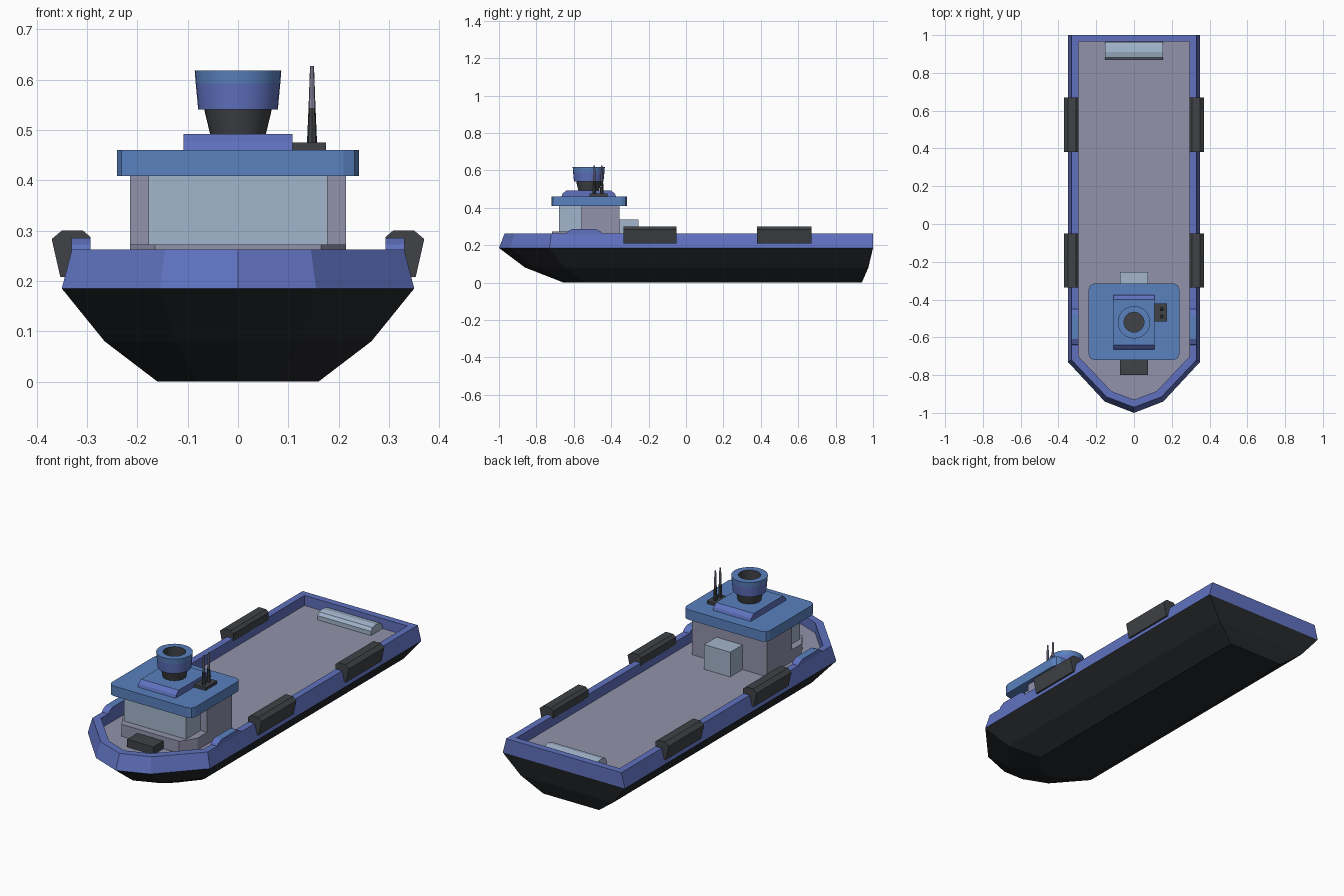
import bpy, bmesh, math

if "Cube" in bpy.data.objects:
    bpy.data.objects.remove(bpy.data.objects["Cube"])


def mat(name, r, g, b):
    m = bpy.data.materials.new(name)
    m.diffuse_color = (r, g, b, 1)
    m.use_nodes = True
    m.node_tree.nodes["Principled BSDF"].inputs["Base Color"].default_value = m.diffuse_color
    return m


HULL_BLUE = mat("hull blue", 0.115, 0.165, 0.52)
ROOF_BLUE = mat("roof blue", 0.10, 0.22, 0.52)
BLACK = mat("hull black", 0.019, 0.021, 0.025)
RUBBER = mat("dark rubber", 0.05, 0.055, 0.062)
GREY = mat("lavender grey", 0.29, 0.29, 0.41)
GLASS = mat("pale glass", 0.36, 0.46, 0.60)


def loft(name, rings, mats, band_mats=None, cap=True):
    """Skin a stack of equal-length rings; band_mats gives the slot of each band."""
    bm = bmesh.new()
    vs = [[bm.verts.new(p) for p in ring] for ring in rings]
    n = len(vs[0])
    for k in range(len(vs) - 1):
        for i in range(n):
            j = (i + 1) % n
            f = bm.faces.new((vs[k][i], vs[k][j], vs[k + 1][j], vs[k + 1][i]))
            f.material_index = band_mats[k] if band_mats else 0
    if cap:
        bm.faces.new(vs[0][::-1])
        f = bm.faces.new(vs[-1])
        f.material_index = band_mats[-1] if band_mats else 0
    bmesh.ops.recalc_face_normals(bm, faces=bm.faces)
    me = bpy.data.meshes.new(name)
    bm.to_mesh(me)
    bm.free()
    for m in mats:
        me.materials.append(m)
    ob = bpy.data.objects.new(name, me)
    bpy.context.collection.objects.link(ob)
    return ob


def prism_z(name, outline, z0, z1, m):
    return loft(name, [[(x, y, z) for x, y in outline] for z in (z0, z1)], [m])


def prism_y(name, profile, y0, y1, m):
    return loft(name, [[(x, y, z) for x, z in profile] for y in (y0, y1)], [m])


def prism_x(name, profile, x0, x1, mats):
    ob = loft(name, [[(x, y, z) for y, z in profile] for x in (x0, x1)], mats)
    if len(mats) > 1:  # second colour on upward faces
        for p in ob.data.polygons:
            p.material_index = 1 if p.normal.z > 0.9 else 0
    return ob


def box(name, x0, x1, y0, y1, z0, z1, m):
    return prism_z(name, [(x0, y0), (x1, y0), (x1, y1), (x0, y1)], z0, z1, m)


def lathe(name, x, y, profile, mats, bands, n=32):
    rings = [[(x + r * math.cos(math.tau * i / n), y + r * math.sin(math.tau * i / n), z)
              for i in range(n)] for r, z in profile]
    ob = loft(name, rings, mats, bands)
    bpy.context.view_layer.objects.active = ob
    ob.select_set(True)
    bpy.ops.object.shade_smooth_by_angle(angle=math.radians(35))
    ob.select_set(False)
    return ob


def plan(w, stern, shoulder, mx, my, tip, z):
    """Boat-shaped ring, bow towards -y."""
    return [(w, stern, z), (-w, stern, z), (-w, shoulder, z), (-mx, my, z),
            (0, tip, z), (mx, my, z), (w, shoulder, z)]


# Hull with bulwark rim and sunken deck
DECK = 0.21
inner = (0.295, 0.965, -0.70, 0.12, -0.885, -0.93)
loft("hull", [
    plan(0.16, 0.94, -0.53, 0.08, -0.625, -0.655, 0),
    plan(0.265, 0.975, -0.65, 0.125, -0.81, -0.86, 0.08),
    plan(0.35, 1.0, -0.73, 0.155, -0.94, -1.0, 0.185),
    plan(0.33, 1.0, -0.72, 0.145, -0.915, -0.97, 0.262),
    plan(*inner, 0.262),
    plan(*inner, DECK),
], [BLACK, HULL_BLUE, GREY], [0, 0, 1, 1, 1, 2])

# Side fenders and raised bulwark steps
fender = [(0.293, 0.25), (0.293, 0.287), (0.308, 0.30), (0.35, 0.30),
          (0.37, 0.283), (0.353, 0.208), (0.335, 0.208)]
step = [(-0.645, 0.255), (-0.635, 0.272), (-0.61, 0.285),
        (-0.48, 0.285), (-0.455, 0.272), (-0.445, 0.255)]
for s, side in ((-1, "left"), (1, "right")):
    prof = [(s * x, z) for x, z in fender]
    prism_y(f"front_fender_{side}", prof, -0.335, -0.05, RUBBER)
    prism_y(f"rear_fender_{side}", prof, 0.38, 0.67, RUBBER)
    prism_x(f"bulwark_step_{side}", step, s * 0.293, s * 0.331, [HULL_BLUE, ROOF_BLUE])

# Wheelhouse: low skirt, rear block, glazed front, rear locker
prism_z("cabin_skirt", [(0.215, -0.5), (-0.215, -0.5), (-0.215, -0.64), (-0.165, -0.717),
                        (0.165, -0.717), (0.215, -0.64)], DECK, 0.272, GREY)
box("cabin_rear", -0.215, 0.215, -0.56, -0.355, DECK, 0.41, GREY)
box("cabin_windows", -0.178, 0.178, -0.68, -0.55, 0.26, 0.41, GLASS)
box("rear_locker", -0.075, 0.075, -0.36, -0.255, DECK, 0.338, GLASS)

# Roof slab with cut corners
w, y0, y1, c = 0.24, -0.72, -0.315, 0.03
d = c * 0.3
half = [(w - c, y0), (w - d, y0 + d), (w, y0 + c), (w, y1 - c), (w - d, y1 - d), (w - c, y1)]
prism_z("roof", half + [(-x, y) for x, y in reversed(half)], 0.408, 0.46, ROOF_BLUE)

# Raised roof plinth with rounded ends
prism_x("roof_plinth", [(-0.665, 0.46), (-0.66, 0.475), (-0.64, 0.492), (-0.40, 0.492),
                        (-0.38, 0.475), (-0.375, 0.46)], -0.108, 0.108, [HULL_BLUE, ROOF_BLUE])

# Funnel: dark neck, flared blue collar and hollow mouth
lathe("funnel", 0, -0.52, [(0.055, 0.49), (0.067, 0.54), (0.079, 0.54), (0.084, 0.592),
                           (0.086, 0.618), (0.053, 0.618), (0.053, 0.56)],
      [RUBBER, HULL_BLUE, ROOF_BLUE], [0, 1, 1, 2, 2, 0, 0])

# Aerials on a small base
box("aerial_base", 0.108, 0.175, -0.515, -0.42, 0.46, 0.475, RUBBER)
for i, y in enumerate((-0.49, -0.45)):
    lathe(f"aerial_{i + 1}", 0.147, y, [(0.01, 0.475), (0.007, 0.543), (0.007, 0.543001),
                                        (0.004, 0.627)], [RUBBER, GREY], [0, 1, 1, 1], 8)

# Bow hatch and stern roller
box("bow_hatch", -0.075, 0.075, -0.80, -0.715, DECK, 0.25, RUBBER)
prism_x("stern_roller", [(0.87, DECK), (0.87, 0.232), (0.882, 0.247), (0.91, 0.253),
                         (0.945, 0.247), (0.963, 0.23), (0.963, DECK)], -0.153, 0.153, [GLASS])
